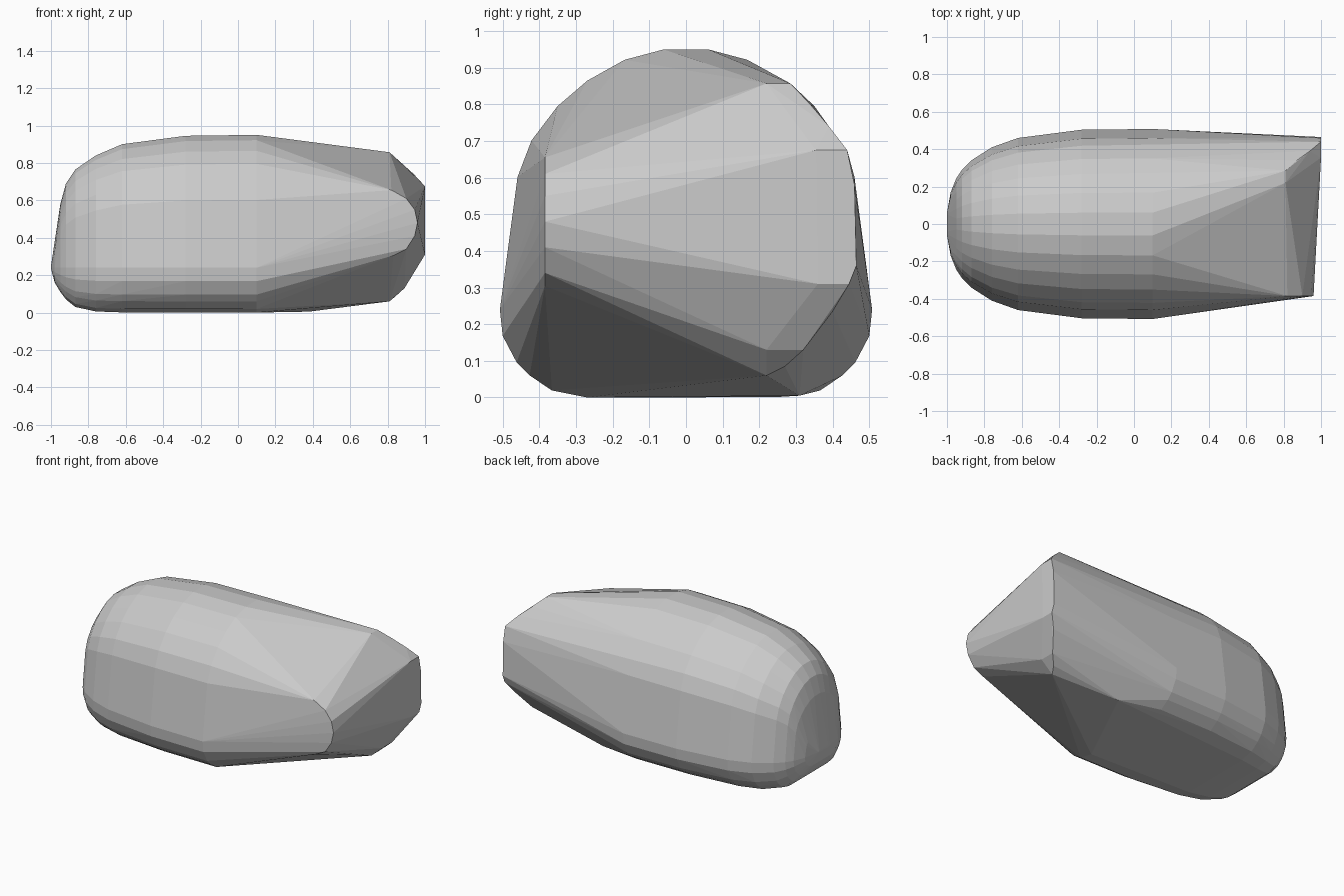
import bpy, bmesh

if "Cube" in bpy.data.objects:
    bpy.data.objects.remove(bpy.data.objects["Cube"])

# half arch section: (width fraction, height fraction) above and below the widest line
UPPER = [(1, 0), (.905, .51), (.83, .65), (.69, .782), (.53, .88), (.33, .96), (.12, 1)]
LOWER = [(.985, .3), (.91, .6), (.84, .75), (.72, .92), (.53, 1)]
WAIST = .24

# stations along the body: x, half width, bottom z, top z
STATIONS = [
    (-1.0, .06, .235, .25), (-.98, .17, .16, .38), (-.95, .245, .11, .58),
    (-.92, .29, .07, .69), (-.87, .34, .03, .765), (-.76, .41, .006, .84),
    (-.62, .46, .001, .90), (-.28, .504, 0, .945), (.10, .508, 0, .95),
]

# rounded front cheek, lying in the plane y = -0.385
CHEEK = [(.82, .655), (.90, .61), (.945, .55), (.96, .48), (.945, .41), (.90, .34), (.83, .305)]

# slanted end: outer rim and inner corners, plus the rear edge of the floor
RIM = [(.81, .285, .857), (.87, .34, .80), (.94, .39, .74), (1, .44, .675), (1, .46, .58),
       (1, .465, .36), (1, .445, .31), (.95, .40, .235), (.89, .32, .13), (.84, .27, .085)]
INNER = [(.81, .22, .857), (1, .355, .675), (1, .36, .31), (.89, .22, .13), (.81, .22, .06),
         (.38, .31, .005)]


def section(x, half, low, top):
    pts = [(half * a, WAIST + (top - WAIST) * b) for a, b in UPPER]
    pts += [(half * a, WAIST - (WAIST - low) * b) for a, b in LOWER]
    return [(x, s * y, z) for y, z in pts for s in (-1, 1)]


points = [p for st in STATIONS for p in section(*st)]
points += [(x, -.385, z) for x, z in CHEEK] + RIM + INNER

# faceted body shell wrapped tightly around all sections
bm = bmesh.new()
for p in points:
    bm.verts.new(p)
hull = bmesh.ops.convex_hull(bm, input=bm.verts[:])
loose = {g for g in hull["geom_interior"] + hull["geom_unused"] if isinstance(g, bmesh.types.BMVert)}
bmesh.ops.delete(bm, geom=list(loose), context='VERTS')
bmesh.ops.dissolve_limit(bm, angle_limit=.03, verts=bm.verts[:], edges=bm.edges[:])
bmesh.ops.recalc_face_normals(bm, faces=bm.faces[:])

mesh = bpy.data.meshes.new("body_shell")
bm.to_mesh(mesh)
bm.free()
bpy.context.collection.objects.link(bpy.data.objects.new("body_shell", mesh))
